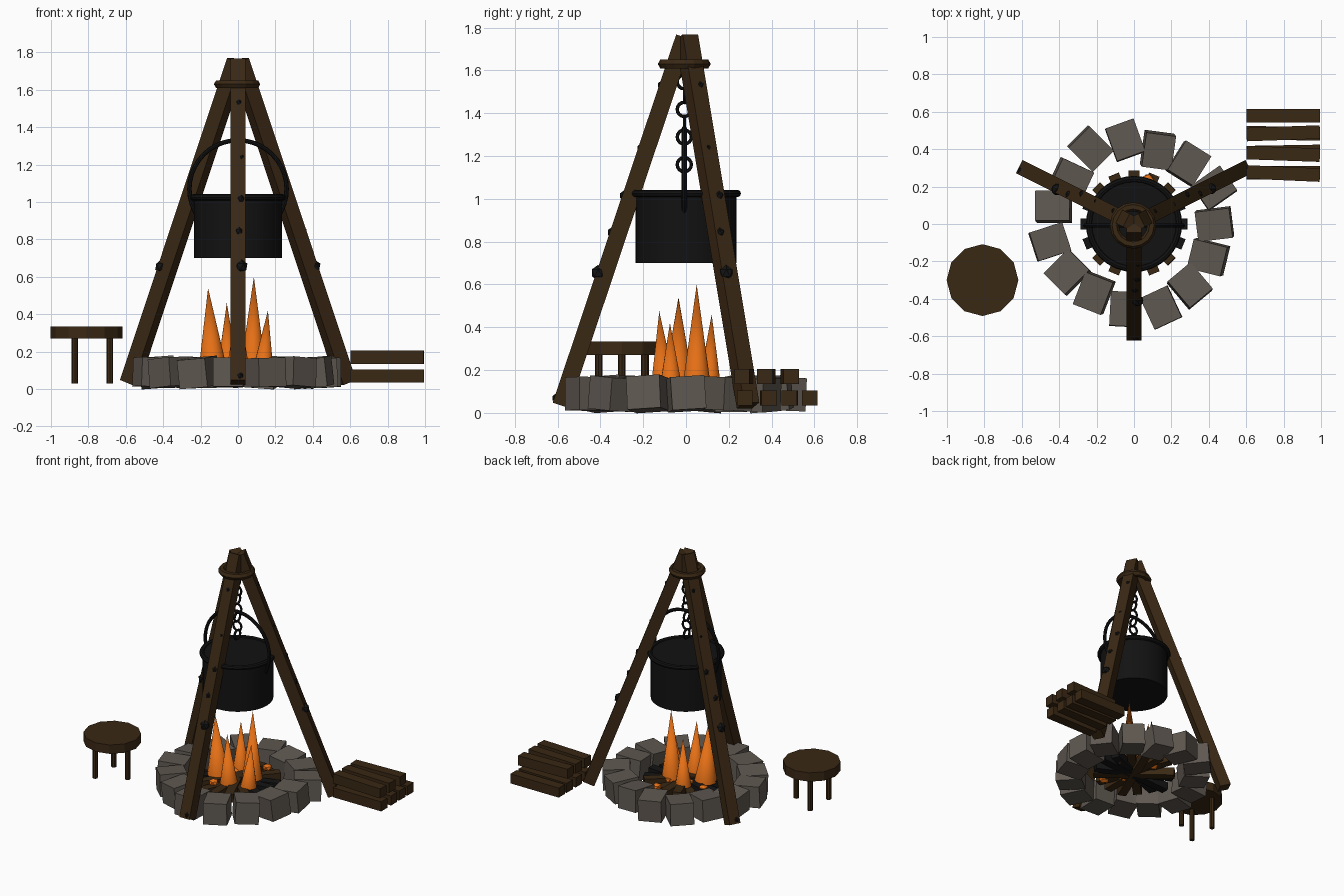
import bpy, math, random
from mathutils import Vector, Euler

if "Cube" in bpy.data.objects:
    bpy.data.objects.remove(bpy.data.objects["Cube"])

random.seed(4)

def material(name, rgb):
    m = bpy.data.materials.new(name)
    m.diffuse_color = (*rgb, 1)
    m.use_nodes = True
    m.node_tree.nodes["Principled BSDF"].inputs["Base Color"].default_value = m.diffuse_color
    return m

WOOD = material("dark wood", (0.042, 0.021, 0.007))
STONE = material("grey stone", (0.115, 0.098, 0.082))
IRON = material("black iron", (0.006, 0.006, 0.0065))
CHAR = material("charcoal", (0.007, 0.007, 0.007))
FIRE = material("orange flame", (0.78, 0.16, 0.008))
UP = Vector((0, 0, 1))

def finish(name, mat, smooth=False):
    ob = bpy.context.object
    ob.name = name
    ob.data.materials.append(mat)
    if smooth:
        bpy.ops.object.shade_smooth_by_angle(angle=math.radians(40))
    return ob

def box(name, mat, loc, size, rot=(0, 0, 0)):
    bpy.ops.mesh.primitive_cube_add(size=1, location=loc, rotation=rot)
    bpy.context.object.scale = size
    return finish(name, mat)

def beam(name, mat, a, b, w):
    # square beam between two points, its sides facing the centre axis
    a, b = Vector(a), Vector(b)
    rot = (b - a).to_track_quat('Z', 'Y').to_euler()
    return box(name, mat, (a + b) / 2, (w, w, (b - a).length), rot)

def cylinder(name, mat, loc, r, h, sides, smooth=False):
    bpy.ops.mesh.primitive_cylinder_add(vertices=sides, radius=r, depth=h, location=loc)
    return finish(name, mat, smooth)

def torus(name, mat, loc, R, r, rot=(0, 0, 0), n=32, m=8, smooth=True):
    bpy.ops.mesh.primitive_torus_add(major_radius=R, minor_radius=r, location=loc,
                                     rotation=rot, major_segments=n, minor_segments=m)
    return finish(name, mat, smooth)

def blob(name, mat, loc, r, squash=1.0):
    bpy.ops.mesh.primitive_ico_sphere_add(subdivisions=1, radius=r, location=loc)
    bpy.context.object.scale = (1, 1, squash)
    return finish(name, mat)

# Tripod legs with dark knots
feet = {"front": (0, -0.585, 0.035), "right": (0.58, 0.29, 0.035), "left": (-0.58, 0.29, 0.035)}
for side, foot in feet.items():
    foot = Vector(foot)
    out = Vector((foot.x, foot.y, 0)).normalized()
    top = Vector((0, 0, 1.755)) + out * 0.008
    beam(side + "_tripod_leg", WOOD, foot, top, 0.08)
    across = out.cross(UP)
    for t, r in ((0.02, .02), (0.36, .034), (0.47, .022), (0.57, .022), (0.7, .015), (0.87, .018)):
        shift = across * random.uniform(-0.025, 0.025)
        blob(side + "_leg_knot", CHAR, foot.lerp(top, t) + out * 0.033 + shift, r, 1.1)

# Collar binding the tripod
torus("tripod_collar", WOOD, (-0.005, -0.008, 1.63), 0.1, 0.024, n=16, m=6, smooth=False)

# Chain of alternating links
for i in range(8):
    turn = 0 if i % 2 else math.pi / 2
    torus("chain_link", IRON, (0, -0.008, 1.16 + 0.0645 * i), 0.033, 0.008,
          (math.pi / 2, 0, turn), 16, 6)

# Cooking pot, rim and bail handle
cylinder("pot", IRON, (0, 0, 0.865), 0.235, 0.33, 32, True)
torus("pot_rim", IRON, (0, 0, 1.025), 0.24, 0.017)
torus("pot_handle", IRON, (0, -0.008, 1.07), 0.26, 0.012, (math.pi / 2, 0, 0), 40)

# Stone ring: radius and yaw of each stone, every 24 degrees
stones = [(.43, 7), (.47, 35), (.435, 58), (.415, 82), (.45, 110), (.465, 135), (.415, 155),
          (.44, 180), (.46, 198), (.44, 225), (.425, 249), (.458, 267), (.47, 295), (.446, 310),
          (.436, 346)]
for i, (r, yaw) in enumerate(stones):
    a = math.radians(24 * i)
    tilt = [math.radians(random.uniform(-6, 6)) for _ in range(2)]
    box("fire_ring_stone", STONE, (r * math.cos(a), r * math.sin(a), 0.089),
        (0.185, 0.16, 0.155), (*tilt, math.radians(yaw)))

# Crossed logs, burnt to charcoal along the sides
for i in range(8):
    a = math.radians(22.5 * i)
    mat = WOOD if math.sin(a) > 0.65 else CHAR
    box("burning_log", mat, (0, 0, 0.07 + 0.012 * (i % 3)), (0.57, 0.06, 0.06),
        (0, math.radians(random.uniform(-4, 4)), a))

# Glowing embers
for i in range(12):
    a, r = i * 2.4, 0.07 + 0.016 * i
    blob("ember", FIRE, (r * math.cos(a), r * math.sin(a), 0.115 if i % 2 else 0.07), 0.035, 0.7)

# Flames: base centre and tip
flames = [((.08, .05), (.085, .05, .60), .068), ((-.135, -.035), (-.16, -.035, .54), .075),
          ((-.055, .11), (-.06, .12, .46), .055), ((.135, -.07), (.16, -.075, .42), .055),
          ((0, -.105), (0, -.125, .475), .06)]
for (x, y), tip, r in flames:
    base, tip = Vector((x, y, 0.11)), Vector(tip)
    axis = tip - base
    bpy.ops.mesh.primitive_cone_add(vertices=12, radius1=r, radius2=0, depth=axis.length,
                                    location=(base + tip) / 2,
                                    rotation=axis.to_track_quat('Z', 'Y').to_euler())
    finish("flame", FIRE, True)

# Three-legged stool
sx, sy = -0.81, -0.30
cylinder("stool_seat", WOOD, (sx, sy, 0.302), 0.192, 0.065, 12)
for k in range(3):
    a = math.radians(120 * k)
    cylinder("stool_leg", WOOD, (sx + .125 * math.cos(a), sy + .125 * math.sin(a), 0.155),
             0.018, 0.25, 8)

# Stacked firewood
for y, z, yaw in ((.275, .07, 0), (.385, .07, 1), (.485, .07, -1), (.578, .07, 0),
                  (.27, .17, -2.5), (.375, .17, -2), (.485, .17, 2)):
    box("firewood", WOOD, (0.798, y, z), (0.392, 0.072, 0.07), (0, 0, math.radians(yaw)))
